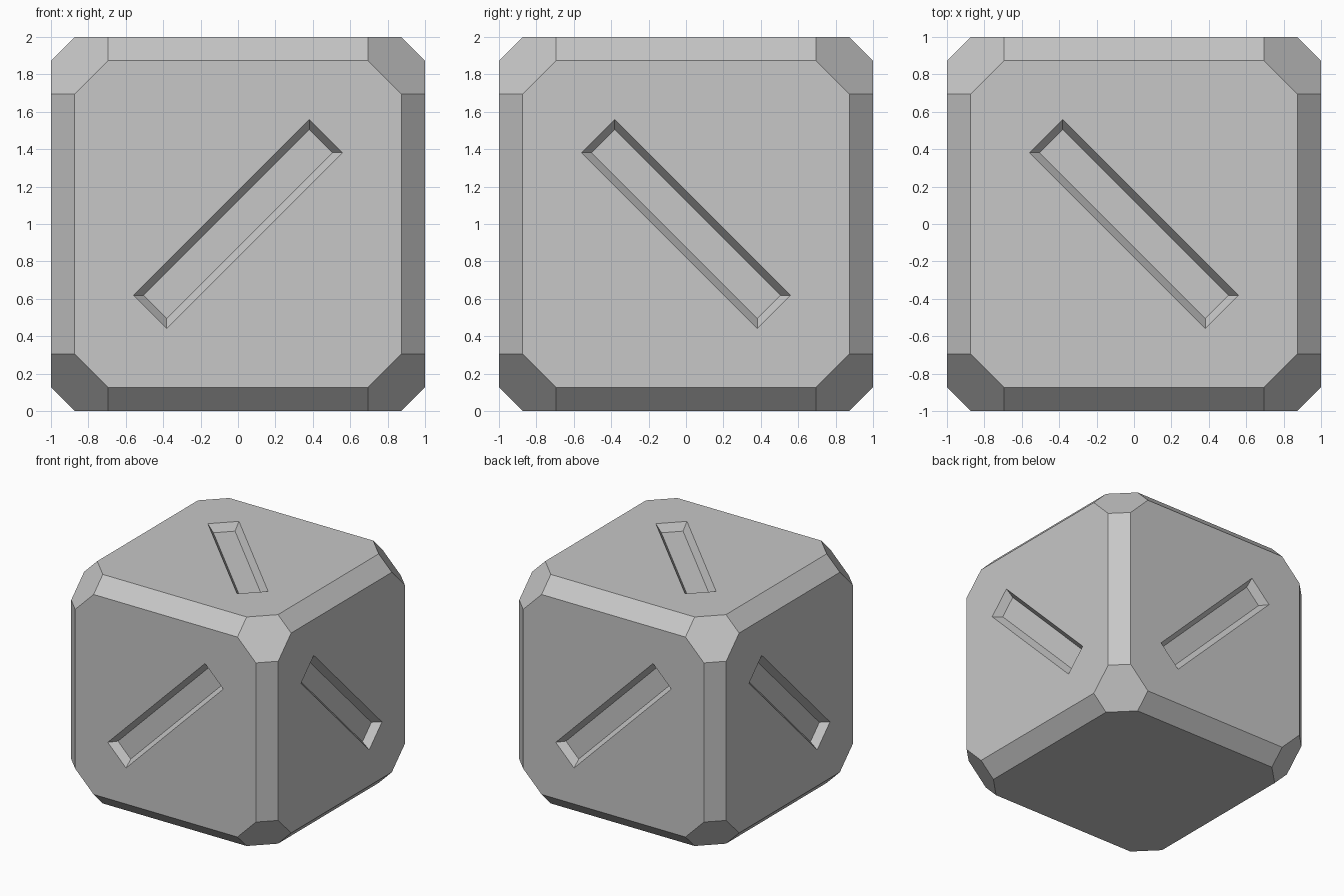
import bpy, bmesh
from itertools import permutations, product
from math import radians
from mathutils import Matrix, Vector

if "Cube" in bpy.data.objects:
    bpy.data.objects.remove(bpy.data.objects["Cube"], do_unlink=True)

# Material
grey = bpy.data.materials.new("light grey")
grey.use_nodes = True
colour = (0.57, 0.57, 0.57, 1)
grey.diffuse_color = colour
grey.node_tree.nodes["Principled BSDF"].inputs["Base Color"].default_value = colour


def make_object(name, bm):
    mesh = bpy.data.meshes.new(name)
    bmesh.ops.recalc_face_normals(bm, faces=bm.faces)
    bm.to_mesh(mesh)
    bm.free()
    mesh.materials.append(grey)
    ob = bpy.data.objects.new(name, mesh)
    bpy.context.collection.objects.link(ob)
    return ob


# Block with chamfered edges and cut corners
CENTRE = Vector((0, 0, 1))
bm = bmesh.new()
for corner in permutations((1, 0.873, 0.695)):
    for signs in product((-1, 1), repeat=3):
        bm.verts.new(CENTRE + Vector([c * s for c, s in zip(corner, signs)]))
bmesh.ops.convex_hull(bm, input=bm.verts)
bmesh.ops.dissolve_limit(bm, angle_limit=radians(1), verts=bm.verts, edges=bm.edges)
block = make_object("chamfered_block", bm)

# Tapered diagonal slots on every face but the underside
DEPTH, TAPER, HALF_LENGTH, HALF_WIDTH = 0.065, 0.038, 0.665, 0.125
X, Y, Z = Vector((1, 0, 0)), Vector((0, 1, 0)), Vector((0, 0, 1))
sides = [(X, Z, 45), (Y, Z, -45), (-X, Z, 45), (-Y, Z, -45), (X, Y, -45)]

bm = bmesh.new()
for right, up, angle in sides:
    out = right.cross(up)
    frame = Matrix((right, up, out)).transposed() @ Matrix.Rotation(radians(angle), 3, 'Z')
    verts = []
    for level in (-1, 1):
        length, width = HALF_LENGTH + level * TAPER, HALF_WIDTH + level * TAPER
        for su, sv in ((-1, -1), (1, -1), (1, 1), (-1, 1)):
            point = Vector((su * length, sv * width, 1 + level * DEPTH))
            verts.append(bm.verts.new(CENTRE + frame @ point))
    bottom, top = verts[:4], verts[4:]
    bm.faces.new(bottom[::-1])
    bm.faces.new(top)
    for i in range(4):
        j = (i + 1) % 4
        bm.faces.new((bottom[i], bottom[j], top[j], top[i]))
cutter = make_object("slot_cutter", bm)
cutter.hide_render = True

# Cut the slots and discard the cutter
cut = block.modifiers.new("slots", 'BOOLEAN')
cut.operation = 'DIFFERENCE'
cut.solver = 'EXACT'
cut.object = cutter
bpy.context.view_layer.objects.active = block
bpy.ops.object.modifier_apply(modifier=cut.name)
bpy.data.objects.remove(cutter, do_unlink=True)
